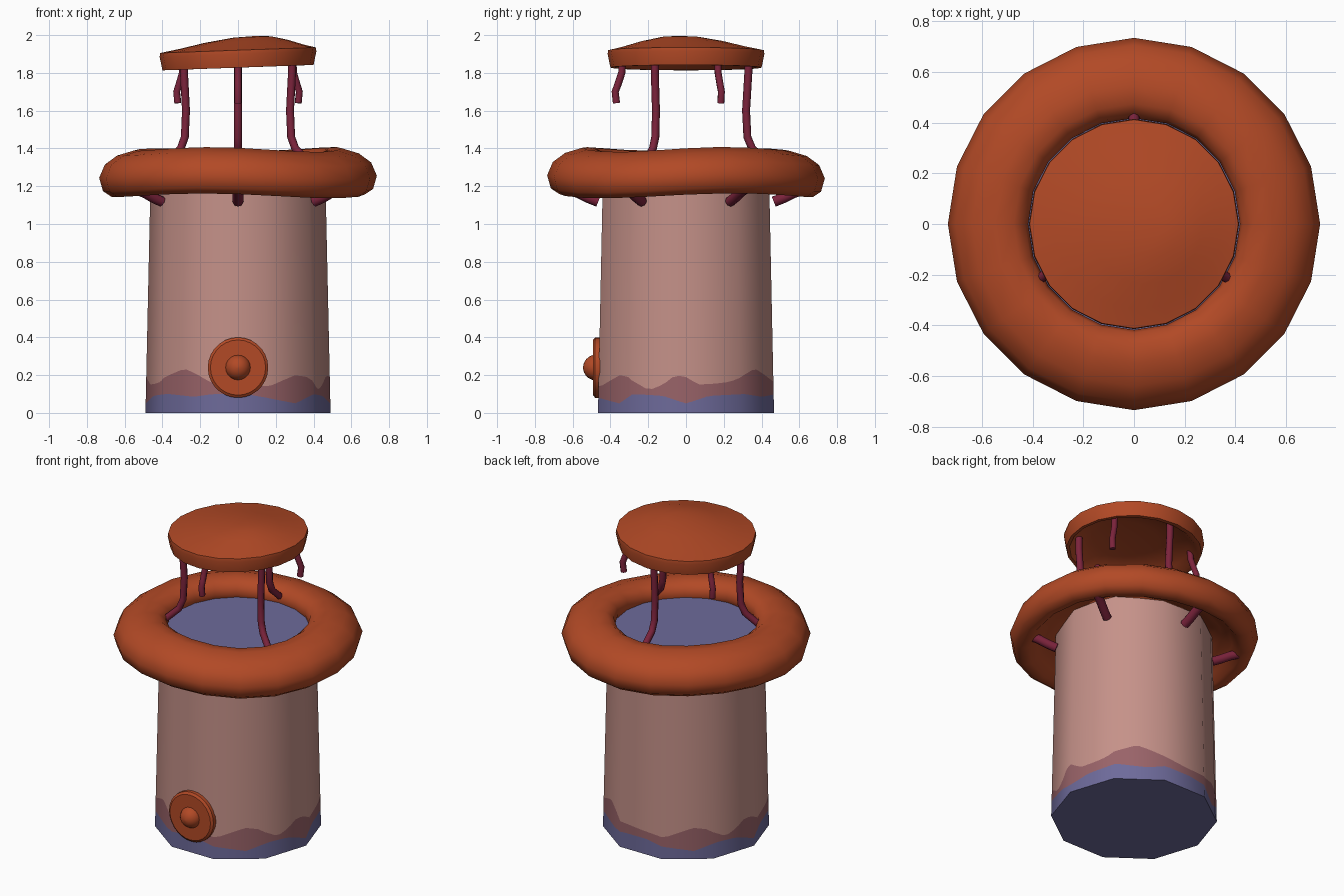
import bpy, bmesh, math
from math import sin, cos, pi, radians
from mathutils import Vector, Matrix

if "Cube" in bpy.data.objects:
    bpy.data.objects.remove(bpy.data.objects["Cube"])


def material(name, rgb):
    m = bpy.data.materials.new(name)
    m.diffuse_color = (*rgb, 1)
    m.use_nodes = True
    m.node_tree.nodes["Principled BSDF"].inputs["Base Color"].default_value = m.diffuse_color
    return m


ORANGE = material("rust orange", (0.445, 0.067, 0.019))
PINK = material("dusty pink", (0.56, 0.285, 0.25))
MAUVE = material("mauve", (0.32, 0.125, 0.14))
BLUE = material("slate violet", (0.155, 0.145, 0.325))
WINE = material("wine red", (0.20, 0.017, 0.045))


def add_object(name, mesh, mats):
    ob = bpy.data.objects.new(name, mesh)
    bpy.context.collection.objects.link(ob)
    for m in mats:
        mesh.materials.append(m)
    return ob


def smooth(ob, angle):
    bpy.ops.object.select_all(action='DESELECT')
    ob.select_set(True)
    bpy.context.view_layer.objects.active = ob
    bpy.ops.object.shade_smooth_by_angle(angle=radians(angle))


def lathe(name, profile, sides, mat, warp=None, closed=False, angle=40):
    """Revolve (radius, z) points about z, then warp every point."""
    bm = bmesh.new()
    rings = []
    for r, z in profile:
        n = 1 if r == 0 else sides
        ring = []
        for i in range(n):
            a = 2 * pi * i / sides
            p = Vector((r * cos(a), r * sin(a), z))
            ring.append(bm.verts.new(warp(p, r, a) if warp else p))
        rings.append(ring)
    pairs = list(zip(rings, rings[1:]))
    if closed:
        pairs.append((rings[-1], rings[0]))
    for A, B in pairs:
        for i in range(sides):
            j = (i + 1) % sides
            if len(A) == 1:
                bm.faces.new((A[0], B[i], B[j]))
            elif len(B) == 1:
                bm.faces.new((A[i], B[0], A[j]))
            else:
                bm.faces.new((A[i], B[i], B[j], A[j]))
    bmesh.ops.recalc_face_normals(bm, faces=bm.faces)
    me = bpy.data.meshes.new(name)
    bm.to_mesh(me)
    bm.free()
    ob = add_object(name, me, [mat])
    smooth(ob, angle)
    return ob


def tubes(name, path, angles, radius, mat):
    """Repeat a bent rod, given as (radius, z) points, at several angles."""
    cu = bpy.data.curves.new(name, 'CURVE')
    cu.dimensions = '3D'
    cu.bevel_depth = radius
    cu.bevel_resolution = 2
    cu.use_fill_caps = True
    for deg in angles:
        a = radians(deg)
        sp = cu.splines.new('POLY')
        sp.points.add(len(path) - 1)
        for pt, (r, z) in zip(sp.points, path):
            pt.co = (r * cos(a), r * sin(a), z, 1)
    ob = add_object(name, cu, [mat])
    bpy.ops.object.select_all(action='DESELECT')
    ob.select_set(True)
    bpy.context.view_layer.objects.active = ob
    bpy.ops.object.convert(target='MESH')
    smooth(bpy.context.view_layer.objects.active, 50)


# Body: ten-sided barrel with two wavy stain bands at the foot
MAUVE_EDGE = [(0, .19), (8, .15), (20, .155), (30, .165), (40, .2), (52, .235),
              (62, .205), (72, .165), (90, .15), (110, .14), (120, .17),
              (131, .2), (140, .19), (155, .12), (165, .15), (173, .2), (180, .19)]
BLUE_EDGE = [(0, .05), (15, .09), (40, .1), (60, .085), (75, .1), (95, .1),
             (115, .07), (131, .05), (145, .1), (165, .09), (180, .05)]
TOP = 1.29


def edge_height(table, deg):
    deg %= 180
    for (a, h), (b, k) in zip(table, table[1:]):
        if a <= deg <= b:
            return h + (k - h) * (deg - a) / (b - a)


bm = bmesh.new()
PER_SIDE, N = 8, 80
columns = []
for i in range(N):
    side, t = divmod(i, PER_SIDE)
    a0, a1 = 2 * pi * side / 10, 2 * pi * (side + 1) / 10
    flat = Vector((cos(a0), sin(a0), 0)).lerp(Vector((cos(a1), sin(a1), 0)), t / PER_SIDE)
    deg = math.degrees(math.atan2(flat.y, flat.x))
    heights = (0, edge_height(BLUE_EDGE, deg), edge_height(MAUVE_EDGE, deg), TOP)
    columns.append([bm.verts.new(flat * (0.49 - 0.022 * z) + Vector((0, 0, z))) for z in heights])
for i in range(N):
    A, B = columns[i], columns[(i + 1) % N]
    for k in range(3):
        f = bm.faces.new((A[k], B[k], B[k + 1], A[k + 1]))
        f.material_index = k
        f.smooth = True
me = bpy.data.meshes.new("body")
bm.to_mesh(me)
bm.free()
add_object("body", me, [BLUE, MAUVE, PINK])
# round shading over the flat sides
me.normals_split_custom_set_from_vertices(
    [Vector((v.co.x, v.co.y, 0)).normalized() for v in me.vertices])

# Floor and inner fill discs
for name, z, r, flip in (("floor", 0, 0.49, True), ("inner_fill", TOP, 0.462, False)):
    bm = bmesh.new()
    vs = [bm.verts.new((r * cos(pi * i / 5), r * sin(pi * i / 5), z)) for i in range(10)]
    bm.faces.new(vs[::-1] if flip else vs)
    me = bpy.data.meshes.new(name)
    bm.to_mesh(me)
    bm.free()
    add_object(name, me, [BLUE])


# Ring collar: puffy hollow lip, slightly wavy
def ring_warp(p, r, a):
    p.z += 0.010 * sin(3 * a + 0.6) + 0.004 * sin(2 * a)
    return p


lathe("ring_collar", [(.435, 1.25), (.418, 1.31), (.43, 1.355), (.475, 1.388), (.55, 1.395),
                      (.64, 1.368), (.705, 1.32), (.735, 1.25), (.715, 1.18), (.67, 1.15),
                      (.62, 1.158), (.58, 1.2), (.52, 1.235)],
      20, ORANGE, ring_warp, closed=True, angle=80)


# Cap: lopsided hollow lid
def cap_warp(p, r, a):
    k = max(0, 1 - r / 0.4)
    return p + Vector((0.1 * k, -0.04 * k, 0.036 * p.x))


lathe("cap", [(0, 1.996), (.1, 1.99), (.22, 1.967), (.33, 1.938), (.412, 1.92), (.415, 1.90),
              (.40, 1.828), (.375, 1.828), (.34, 1.865), (.2, 1.895), (0, 1.91)],
      20, ORANGE, cap_warp, angle=45)

# Rods: three long posts, three short hanging stubs, six braces under the ring
tubes("cap_posts", [(.33, 1.88), (.33, 1.80), (.318, 1.6), (.325, 1.46), (.35, 1.40), (.43, 1.33)],
      (90, 210, 330), 0.021, WINE)
tubes("hanging_stubs", [(.335, 1.88), (.34, 1.80), (.36, 1.74), (.375, 1.70), (.368, 1.64)],
      (30, 150, 270), 0.019, WINE)
tubes("ring_braces", [(.64, 1.19), (.57, 1.165), (.52, 1.14), (.465, 1.118)],
      range(30, 390, 60), 0.028, WINE)

# Front plug: round plate and knob on the lower front
to_front = Matrix.Translation((0, -0.455, 0.24)) @ Matrix.Rotation(pi / 2, 4, 'X')
plug = lathe("plug_plate", [(0, 0), (.16, 0), (.16, .026), (.146, .037), (0, .037)], 28, ORANGE, angle=25)
plug.data.transform(to_front)
knob = lathe("plug_knob", [(0, -.068)] + [(.068 * cos(t), .068 * sin(t)) for t in
             (radians(d) for d in range(-68, 90, 17))] + [(0, .068)], 20, ORANGE, angle=60)
knob.data.transform(Matrix.Translation((0, -0.022, 0)) @ to_front)
